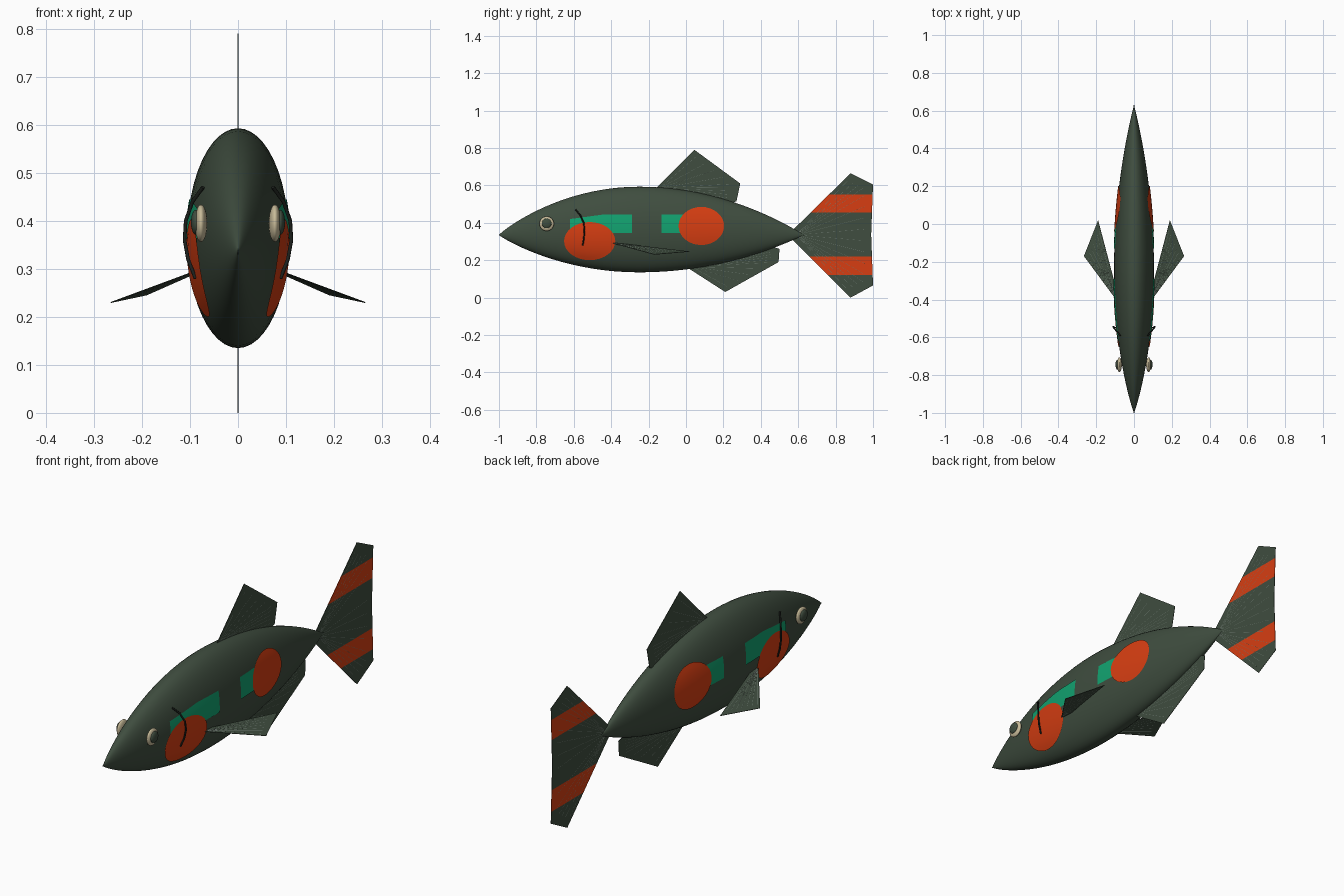
import bpy, bmesh, math
from mathutils import Vector

if "Cube" in bpy.data.objects:
    bpy.data.objects.remove(bpy.data.objects["Cube"])


def material(name, rgb):
    m = bpy.data.materials.new(name)
    m.diffuse_color = (*rgb, 1)
    m.use_nodes = True
    m.node_tree.nodes["Principled BSDF"].inputs["Base Color"].default_value = m.diffuse_color
    return m


SKIN = material("dark olive green", (0.050, 0.075, 0.050))
ORANGE = material("orange red", (0.68, 0.048, 0.006))
GREEN = material("emerald green", (0.006, 0.36, 0.16))
CREAM = material("cream", (0.58, 0.50, 0.32))
BLACK = material("near black", (0.012, 0.015, 0.012))
RAY = material("grey green", (0.16, 0.20, 0.17))


def finish(name, bm, mats, smooth=False):
    bmesh.ops.remove_doubles(bm, verts=bm.verts, dist=1e-5)
    me = bpy.data.meshes.new(name)
    bm.to_mesh(me)
    bm.free()
    ob = bpy.data.objects.new(name, me)
    bpy.context.collection.objects.link(ob)
    for m in mats:
        me.materials.append(m)
    for p in me.polygons:
        p.use_smooth = smooth
    return ob


# Body section at y: half width, half height, centre height
def section(y):
    if y < -0.25:
        f = max(0, 1 - ((-0.25 - y) / 0.75) ** 2) ** 0.9
    else:
        f = max(0, 1 - ((y + 0.25) / 0.88) ** 2) ** 0.97
    return 0.106 * f, 0.229 * f, 0.335 + 0.029 * f


def on_body(side, y, z, lift):
    w, h, c = section(y)
    s = max(0, 1 - ((z - c) / h) ** 2)
    return Vector((side * (w * math.sqrt(s) + lift), y, z))


# Body: elliptical rings, closer together at the tips
bm = bmesh.new()
rings, N, S = [], 48, 40
for i in range(S + 1):
    y = -0.185 - 0.815 * math.cos(math.pi * i / S)
    w, h, c = section(y)
    w, h = max(w, 0.0015), max(h, 0.003)
    rings.append([bm.verts.new((w * math.cos(a), y, c + h * math.sin(a)))
                  for a in (2 * math.pi * k / N for k in range(N))])
for r, q in zip(rings, rings[1:]):
    for k in range(N):
        bm.faces.new((r[k], r[(k + 1) % N], q[(k + 1) % N], q[k]))
bm.faces.new(rings[0])
bm.faces.new(rings[-1][::-1])
bmesh.ops.recalc_face_normals(bm, faces=bm.faces)
finish("body", bm, [SKIN], True)


# Painted plate that hugs the flank; shape(u, v) gives (y, z)
def flank_plate(name, side, shape, nu, nv, lift, mat):
    bm = bmesh.new()
    g = [[bm.verts.new(on_body(side, *shape(i / nu, j / nv), lift))
          for j in range(nv + 1)] for i in range(nu + 1)]
    for i in range(nu):
        for j in range(nv):
            bm.faces.new((g[i][j], g[i + 1][j], g[i + 1][j + 1], g[i][j + 1]))
    bmesh.ops.remove_doubles(bm, verts=bm.verts, dist=1e-5)
    bmesh.ops.recalc_face_normals(bm, faces=bm.faces)
    if sum(f.normal.x for f in bm.faces) * side < 0:
        bmesh.ops.reverse_faces(bm, faces=bm.faces)
    finish(name, bm, [mat], True)


def oval(y, z, ry, rz):
    return lambda u, v: (y + ry * v * math.cos(2 * math.pi * u),
                         z + rz * v * math.sin(2 * math.pi * u))


def band(y0, y1, zb, zt0, zt1):
    return lambda u, v: (y0 + (y1 - y0) * u,
                         zb + (zt0 + (zt1 - zt0) * min(1, u * 1.8) - zb) * v)


# Thin round strand through points
def strand(name, paths, radius, mat):
    cu = bpy.data.curves.new(name, "CURVE")
    cu.dimensions = "3D"
    cu.bevel_depth = radius
    cu.bevel_resolution = 1
    cu.use_fill_caps = True
    cu.materials.append(mat)
    for pts in paths:
        sp = cu.splines.new("POLY")
        sp.points.add(len(pts) - 1)
        for p, co in zip(sp.points, pts):
            p.co = (*co, 1)
    ob = bpy.data.objects.new(name, cu)
    bpy.context.collection.objects.link(ob)


# Flat fin from an outline, with rays fanning from the root to the outer edge
def fin(name, outline, root, edge, count, bands=()):
    bm = bmesh.new()
    bm.faces.new([bm.verts.new(p) for p in outline])
    for z in [z for b in bands for z in b]:
        bmesh.ops.bisect_plane(bm, geom=bm.verts[:] + bm.edges[:] + bm.faces[:],
                               plane_co=(0, 0, z), plane_no=(0, 0, 1))
    for f in bm.faces:
        z = f.calc_center_median().z
        f.material_index = int(any(a < z < b for a, b in bands))
    ob = finish(name, bm, [SKIN, ORANGE] if bands else [SKIN])
    mod = ob.modifiers.new("thickness", "SOLIDIFY")
    mod.thickness = 0.002
    mod.offset = 0
    edge = [Vector(p) for p in edge]
    rays = []
    for i in range(count):
        t = (i + 0.5) / count * (len(edge) - 1)
        k = int(t)
        tip = edge[k].lerp(edge[k + 1], t - k)
        rays.append((Vector(root), Vector(root).lerp(tip, 0.9)))
    strand(name + "_rays", rays, 0.0013, RAY)


def mid(*yz):
    return [(0, y, z) for y, z in yz]


# Centre line fins
fin("dorsal_fin", mid((-0.16, 0.585), (0.045, 0.79), (0.29, 0.61), (0.27, 0.515),
                      (0.22, 0.50), (0.0, 0.54)),
    (0, -0.14, 0.585), mid((0.045, 0.79), (0.29, 0.61), (0.27, 0.515)), 9)
fin("anal_fin", mid((0.0, 0.165), (0.21, 0.03), (0.495, 0.19), (0.50, 0.26),
                    (0.44, 0.28), (0.2, 0.22)),
    (0, 0.03, 0.165), mid((0.21, 0.03), (0.495, 0.19), (0.50, 0.26)), 9)
fin("tail_fin", mid((0.57, 0.36), (0.88, 0.665), (1.0, 0.605), (0.99, 0.335),
                    (1.0, 0.065), (0.88, 0.0), (0.57, 0.31)),
    (0, 0.59, 0.335), mid((0.88, 0.665), (1.0, 0.605), (0.99, 0.335),
                          (1.0, 0.065), (0.88, 0.0)), 16,
    bands=((0.12, 0.22), (0.455, 0.55)))


# Flattened ball, for the eyes
def ball(name, loc, scale, mat):
    bpy.ops.mesh.primitive_uv_sphere_add(segments=24, ring_count=14, radius=1, location=loc)
    ob = bpy.context.object
    ob.name = name
    ob.scale = scale
    ob.data.materials.append(mat)
    bpy.ops.object.shade_smooth()


# Paired parts
for side, label in ((1, "right"), (-1, "left")):
    flank_plate(label + "_front_stripe", side, band(-0.62, -0.29, 0.345, 0.42, 0.445),
                14, 4, 0.003, GREEN)
    flank_plate(label + "_rear_stripe", side, band(-0.13, 0.06, 0.345, 0.445, 0.445),
                8, 4, 0.003, GREEN)
    flank_plate(label + "_front_spot", side, oval(-0.515, 0.302, 0.137, 0.102),
                32, 6, 0.005, ORANGE)
    flank_plate(label + "_rear_spot", side, oval(0.082, 0.383, 0.122, 0.102),
                32, 6, 0.005, ORANGE)
    # Gill line
    strand(label + "_gill_line",
           [[on_body(side, y, z, d) for y, z, d in
             ((-0.59, 0.47, 0.004), (-0.565, 0.44, 0.014), (-0.547, 0.40, 0.020),
              (-0.543, 0.36, 0.020), (-0.546, 0.32, 0.015), (-0.552, 0.28, 0.006))]],
           0.004, BLACK)
    # Pectoral fin
    x = side
    fin(label + "_pectoral_fin",
        [(x * 0.095, -0.40, 0.293), (x * 0.265, -0.17, 0.23),
         (x * 0.19, 0.02, 0.246), (x * 0.095, -0.34, 0.288)],
        (x * 0.10, -0.385, 0.291),
        [(x * 0.265, -0.17, 0.23), (x * 0.19, 0.02, 0.246)], 7)
    # Eye
    ball(label + "_eye", (x * 0.077, -0.745, 0.395), (0.013, 0.039, 0.039), CREAM)
    ball(label + "_pupil", (x * 0.088, -0.745, 0.397), (0.010, 0.026, 0.026), SKIN)
